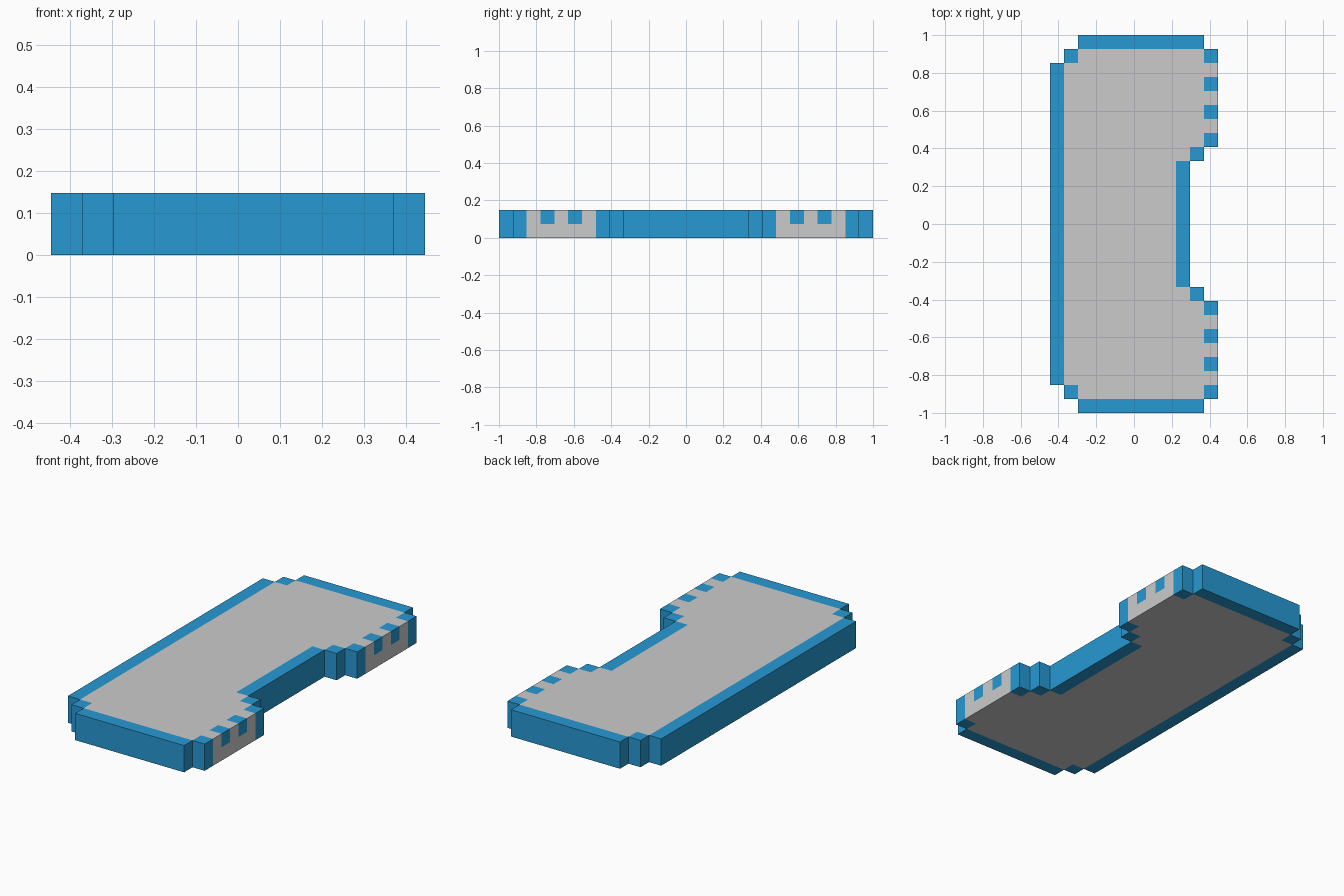
import bpy, bmesh
from mathutils import Vector

if "Cube" in bpy.data.objects:
    bpy.data.objects.remove(bpy.data.objects["Cube"])

U = 2 / 27            # block size: the model is 12 x 27 x 2 blocks
cells = {}            # (column, row, layer) -> part name


def fill(part, cols, rows, layers=(0, 1)):
    """Fill inclusive column and row ranges, mirrored front to back."""
    for i in range(cols[0], cols[1] + 1):
        for r in range(rows[0], rows[1] + 1):
            for k in layers:
                cells[i, r, k] = cells[i, -r, k] = part


# grey deck: waist, step, and wide ends with an outer strip
fill("deck", (1, 8), (0, 4))
fill("deck", (1, 9), (5, 5))
fill("deck", (1, 10), (6, 11))
fill("deck", (2, 10), (12, 12))
fill("deck", (11, 11), (7, 11))

# blue rim: straight side, chamfered corners, ends, and notched side
fill("rim", (0, 0), (0, 11))
fill("rim", (1, 1), (12, 12))
fill("rim", (2, 10), (13, 13))
fill("rim", (11, 11), (12, 12))
fill("rim", (11, 11), (6, 6))
fill("rim", (10, 10), (5, 5))
fill("rim", (9, 9), (0, 4))

# blue teeth set into the upper layer of the outer strips
for row in (8, 10):
    fill("edge_teeth", (11, 11), (row, row), (1,))

blue = bpy.data.materials.new("blue")
blue.diffuse_color = (0.02, 0.32, 0.65, 1)
blue.use_nodes = True
blue.node_tree.nodes["Principled BSDF"].inputs["Base Color"].default_value = blue.diffuse_color


def build(part, material=None):
    """Make the visible outer faces of one part as a clean mesh."""
    bm = bmesh.new()
    for cell, name in cells.items():
        if name != part:
            continue
        centre = Vector(((cell[0] - 5.5), cell[1], cell[2] + 0.5))
        for axis in range(3):
            for sign in (-1, 1):
                step = Vector((0, 0, 0))
                step[axis] = sign
                if tuple(int(c + s) for c, s in zip(cell, step)) in cells:
                    continue
                a, b = Vector((0, 0, 0)), Vector((0, 0, 0))
                a[(axis + 1) % 3] = 0.5
                b[(axis + 2) % 3] = 0.5 * sign
                mid = centre + step * 0.5
                bm.faces.new([bm.verts.new((mid + p) * U)
                              for p in (-a - b, a - b, a + b, b - a)])
    bmesh.ops.remove_doubles(bm, verts=bm.verts, dist=U * 0.01)
    bmesh.ops.dissolve_limit(bm, angle_limit=0.01, verts=bm.verts, edges=bm.edges)
    mesh = bpy.data.meshes.new(part)
    bm.to_mesh(mesh)
    bm.free()
    if material:
        mesh.materials.append(material)
    bpy.context.collection.objects.link(bpy.data.objects.new(part, mesh))


build("deck")
build("rim", blue)
build("edge_teeth", blue)
